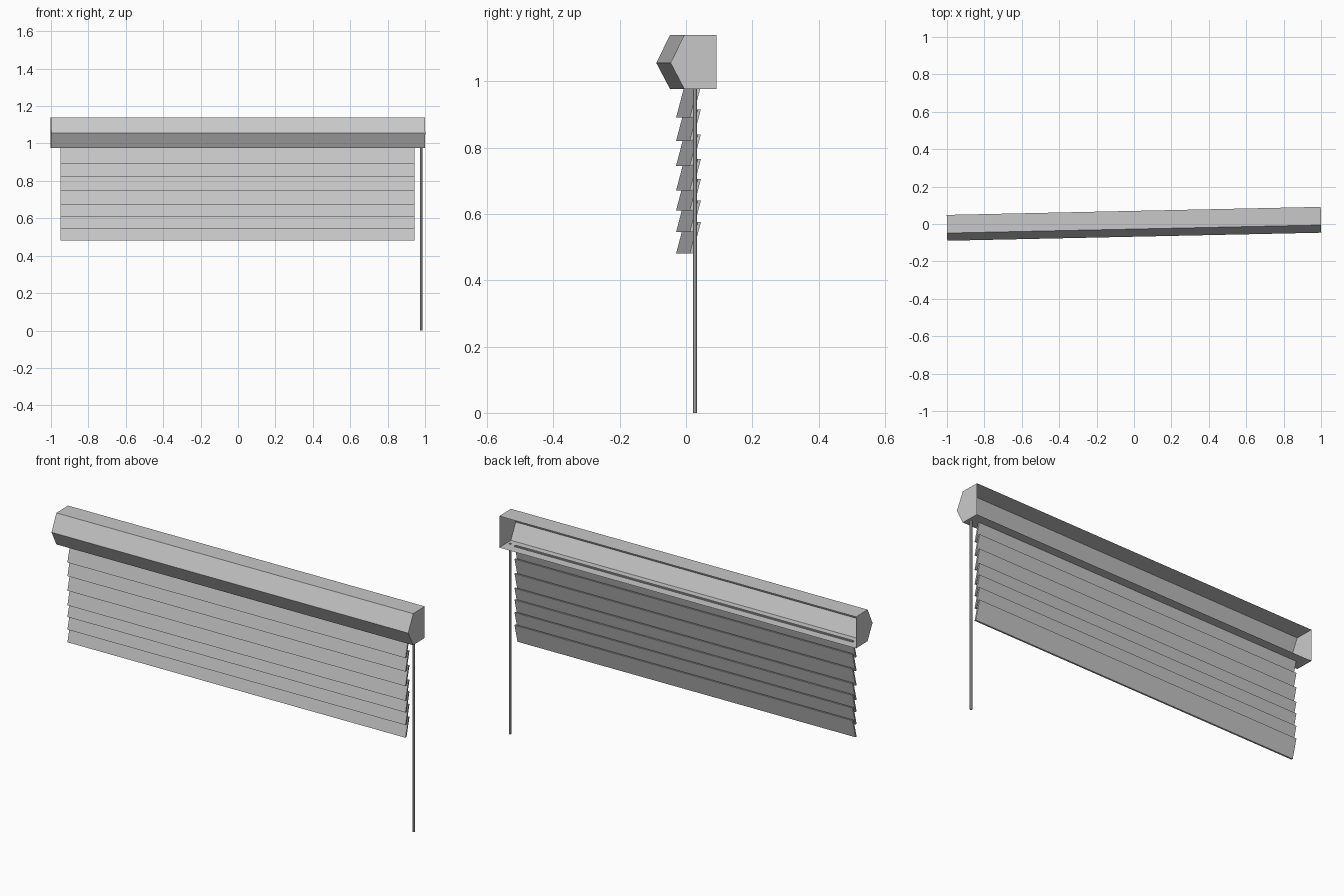
import bpy
import bmesh
import math

cube = bpy.data.objects.get("Cube")
if cube:
    bpy.data.objects.remove(cube, do_unlink=True)

TURN = math.atan(0.0215)  # the whole blind is turned slightly

grey = bpy.data.materials.new("light_grey")
grey.use_nodes = True
colour = (0.58, 0.58, 0.58, 1)
grey.diffuse_color = colour
grey.node_tree.nodes["Principled BSDF"].inputs["Base Color"].default_value = colour


def extrude_profile(name, profile, x0, x1, open_side=False):
    """Run a (y, z) profile along x with capped ends; optionally leave the last side open."""
    bm = bmesh.new()
    a, b = [[bm.verts.new((x, y, z)) for y, z in profile] for x in (x0, x1)]
    n = len(profile)
    for i in range(n - 1 if open_side else n):
        j = (i + 1) % n
        bm.faces.new((a[i], a[j], b[j], b[i]))
    bm.faces.new(a)
    bm.faces.new(b)
    bmesh.ops.recalc_face_normals(bm, faces=bm.faces)
    mesh = bpy.data.meshes.new(name)
    bm.to_mesh(mesh)
    bm.free()
    mesh.materials.append(grey)
    obj = bpy.data.objects.new(name, mesh)
    obj.rotation_euler.z = TURN
    bpy.context.collection.objects.link(obj)
    return obj


# Valance: thin angular shell, open at the back
TOP, BOTTOM = 1.139, 0.977
extrude_profile(
    "valance",
    [(0.07, TOP), (-0.027, TOP), (-0.068, 1.055), (-0.027, BOTTOM), (0.07, BOTTOM)],
    -1, 1, open_side=True)

# Slats: overlapping tilted boards
HEIGHT, LEAN, THICK, FRONT = 0.095, 0.025, 0.009, -0.0095
for i, z in enumerate((0.89, 0.82, 0.745, 0.67, 0.61, 0.545, 0.48)):
    extrude_profile(
        f"slat_{i + 1}",
        [(FRONT, z), (FRONT + THICK, z),
         (FRONT + THICK + LEAN, z + HEIGHT), (FRONT + LEAN, z + HEIGHT)],
        -0.95, 0.945)

# Control wand hanging at the left end
bpy.ops.mesh.primitive_cylinder_add(
    vertices=8, radius=0.006, depth=0.98,
    location=(0.98, 0.0275, 0.49), rotation=(0, 0, TURN))
wand = bpy.context.object
wand.name = "control_wand"
wand.data.materials.append(grey)
